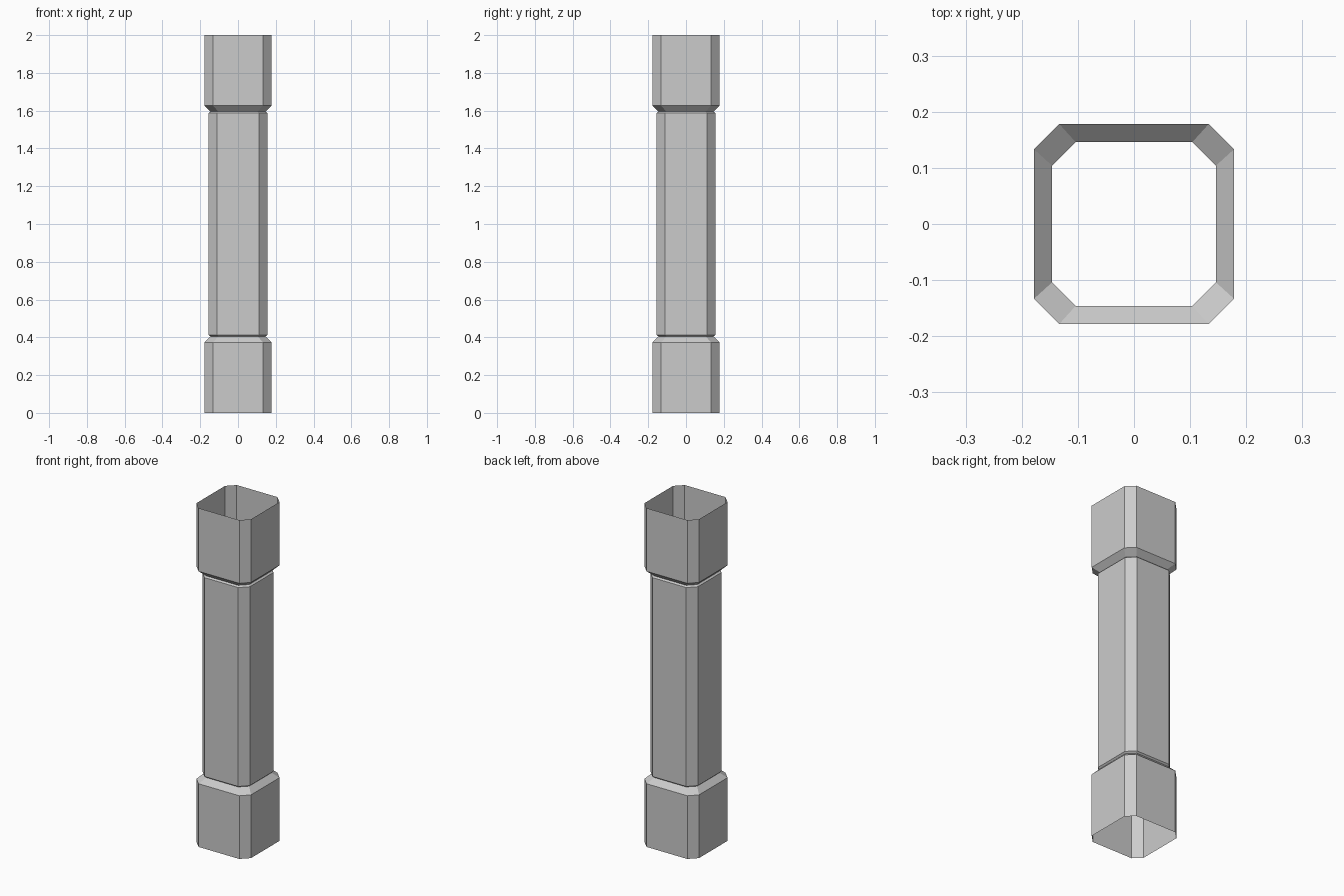
import bpy, bmesh

if "Cube" in bpy.data.objects:
    bpy.data.objects.remove(bpy.data.objects["Cube"])

# Half profile from mid-height upward: (z, half width, half length of the flat side)
upper = [
    (1.587, 0.155, 0.110),   # shaft end
    (1.595, 0.146, 0.104),   # neck
    (1.627, 0.178, 0.133),   # flare
    (2.000, 0.178, 0.133),   # open rim
]
# Mirror about z = 1 for the lower half
profile = [(2 - z, w, f) for z, w, f in reversed(upper)] + upper


def octagon(bm, z, w, f):
    pts = [(f, -w), (w, -f), (w, f), (f, w), (-f, w), (-w, f), (-w, -f), (-f, -w)]
    return [bm.verts.new((x, y, z)) for x, y in pts]


# Open chamfered-square column skin
bm = bmesh.new()
rings = [octagon(bm, *p) for p in profile]
for lo, hi in zip(rings, rings[1:]):
    for i in range(8):
        j = (i + 1) % 8
        bm.faces.new((lo[i], lo[j], hi[j], hi[i]))
mesh = bpy.data.meshes.new("column")
bm.to_mesh(mesh)
bm.free()
column = bpy.data.objects.new("column", mesh)
bpy.context.collection.objects.link(column)
